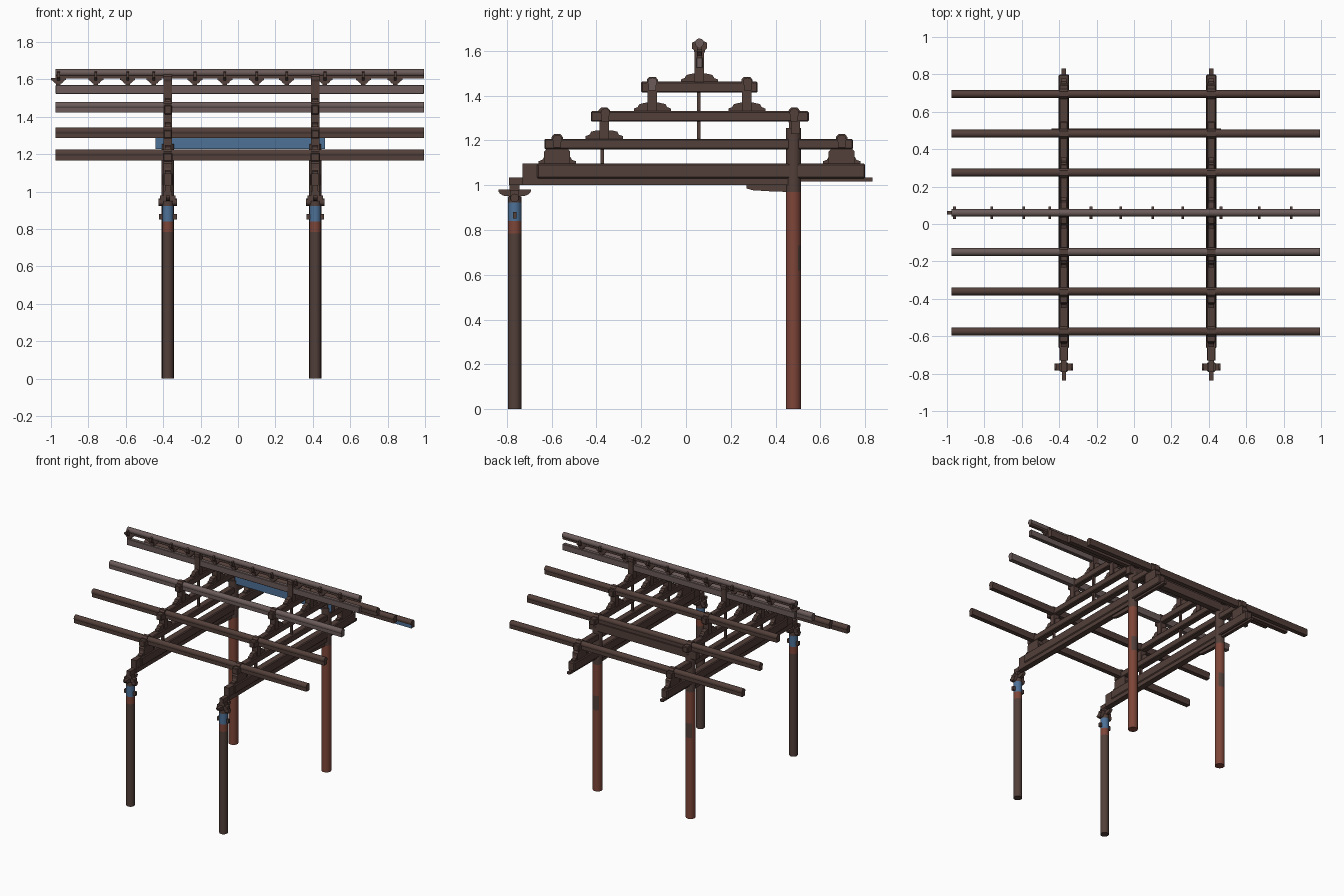
import bpy, bmesh, math
from mathutils import Vector

if "Cube" in bpy.data.objects:
    bpy.data.objects.remove(bpy.data.objects["Cube"])


def material(name, rgb):
    m = bpy.data.materials.new(name)
    m.diffuse_color = (*rgb, 1)
    m.use_nodes = True
    m.node_tree.nodes["Principled BSDF"].inputs["Base Color"].default_value = m.diffuse_color
    return m


BROWN = material("dark brown wood", (0.085, 0.050, 0.041))
GREY = material("weathered grey wood", (0.145, 0.105, 0.100))
RED = material("faded red paint", (0.205, 0.060, 0.040))
BLUE = material("faded blue paint", (0.075, 0.165, 0.310))


def prism(name, pts, axis, a, b, mat, offset=(0, 0, 0), smooth=False, bevel=0, rule=None):
    """Extrude a 2D outline along an axis (x: pts are y,z; y: pts are x,z; z: pts are x,y)."""
    place = {"x": lambda p, t: (t, p[0], p[1]),
             "y": lambda p, t: (p[0], t, p[1]),
             "z": lambda p, t: (p[0], p[1], t)}[axis]
    bm = bmesh.new()
    lo, hi = ([bm.verts.new(Vector(place(p, t)) + Vector(offset)) for p in pts] for t in (a, b))
    n = len(pts)
    bm.faces.new(lo)
    bm.faces.new(hi)
    for i in range(n):
        bm.faces.new((lo[i], lo[(i + 1) % n], hi[(i + 1) % n], hi[i]))
    bmesh.ops.recalc_face_normals(bm, faces=bm.faces)
    if bevel:
        bmesh.ops.bevel(bm, geom=bm.edges[:], offset=bevel, segments=1, affect="EDGES")
    me = bpy.data.meshes.new(name)
    me.materials.append(mat)
    if rule:  # second colour on the faces that pass the test
        me.materials.append(rule[0])
        for f in bm.faces:
            f.normal_update()
            f.material_index = int(rule[1](f))
    if smooth:
        for f in bm.faces:
            f.smooth = True
    bm.to_mesh(me)
    bm.free()
    if smooth:
        me.set_sharp_from_angle(angle=math.radians(40))
    ob = bpy.data.objects.new(name, me)
    bpy.context.collection.objects.link(ob)
    return ob


def rect(x0, x1, y0, y1):
    return [(x0, y0), (x1, y0), (x1, y1), (x0, y1)]


def circle(r, n=16, c=(0, 0)):
    return [(c[0] + r * math.cos(2 * math.pi * i / n), c[1] + r * math.sin(2 * math.pi * i / n))
            for i in range(n)]


def box(name, x, y, z, mat=BROWN, bevel=0, rule=None):
    return prism(name, rect(*x, *y), "z", *z, mat, bevel=bevel, rule=rule)


def mirrored(half):
    """Close a right-hand half outline by mirroring it."""
    return half + [(-u, v) for u, v in reversed(half)]


facing_front = (BLUE, lambda f: f.normal.y < -0.9)

FRAMES = (-0.375, 0.413)
X0, X1 = -0.975, 0.995

# Round purlins with a narrow tie plank below each: y, top z, colour
for y, top, mat in [(-0.575, 1.225, BROWN), (-0.36, 1.343, BROWN), (-0.15, 1.48, GREY),
                    (0.275, 1.48, BROWN), (0.483, 1.343, BROWN), (0.695, 1.225, BROWN)]:
    prism("purlin", circle(0.021, 12), "x", X0, X1, mat, (0, y, top - 0.021), smooth=True)
    box("purlin_tie", (X0, X1), (y - 0.017, y + 0.017), (top - 0.058, top - 0.022), mat,
        rule=facing_front if y > 0.6 else None)

# Ridge: lower tie, upper round beam and the row of small brackets between them
RY = 0.06
box("ridge_tie", (X0, X1), (RY - 0.015, RY + 0.015), (1.522, 1.57), GREY, bevel=0.003)
prism("ridge_purlin", circle(0.02, 12), "x", X0, X1, GREY, (0, RY, 1.635), smooth=True)
box("ridge_plank", (X0, X1), (RY - 0.012, RY + 0.012), (1.605, 1.62), BROWN)
wing = mirrored([(0.018, 1.578), (0.03, 1.592), (0.04, 1.597), (0.04, 1.608)])
cross = mirrored([(0.015, 1.595), (0.034, 1.61), (0.034, 1.636), (0.02, 1.642)])
for x in (-0.96, -0.76, -0.59, -0.45, -0.23, -0.07, 0.10, 0.26, 0.465, 0.67, 0.84):
    prism("ridge_bracket", wing, "y", RY - 0.01, RY + 0.01, BROWN, (x, 0, 0))
    prism("ridge_cross_arm", cross, "x", x - 0.007, x + 0.007, BROWN, (0, RY, 0))
    box("ridge_block", (x - 0.012, x + 0.012), (RY - 0.012, RY + 0.012), (1.568, 1.608))


def strut(x, y, z0, z1, shoulder):
    """Short post on a flared carved foot, cupping the purlin."""
    h = 0.032
    foot = mirrored([(0.083, z0), (0.083, z0 + 0.012), (0.066, z0 + 0.018), (0.058, z0 + h),
                     (0.03, z0 + h + 0.006)])
    prism("strut_foot", foot, "x", x - 0.015, x + 0.015, BROWN, (0, y, 0))
    if shoulder:
        body = mirrored([(0.058, z0), (0.058, z0 + 0.055), (0.045, z0 + 0.068), (0.026, z0 + 0.078),
                         (0.026, z1 - 0.014), (0.014, z1)])
    else:
        body = mirrored([(0.021, z0), (0.021, z1 - 0.04), (0.025, z1 - 0.03), (0.025, z1 - 0.012),
                         (0.014, z1)])
    prism("strut", body, "x", x - 0.022, x + 0.022, BROWN, (0, y, 0))


boat = mirrored([(0.022, 0.95), (0.05, 0.953), (0.066, 0.962), (0.072, 0.972), (0.072, 0.98)])
carved = [(0.27, 1.002), (0.27, 0.985), (0.30, 0.977), (0.35, 0.974), (0.40, 0.971), (0.46, 0.97),
          (0.46, 1.002)]

for x in FRAMES:
    # Front column in painted bands
    FY = -0.765
    for name, z0, z1, mat in [("front_column", 0, 0.785, BROWN),
                              ("front_column_red_band", 0.785, 0.84, RED),
                              ("front_column_blue_band", 0.84, 0.922, BLUE),
                              ("front_column_top", 0.922, 0.95, BROWN)]:
        prism(name, circle(0.03, 20), "z", z0, z1, mat, (x, FY, 0), smooth=True)
    box("front_column_tenon", (x - 0.048, x + 0.048), (FY - 0.008, FY + 0.008), (0.85, 0.88))
    # Bracket set on the front column
    prism("bracket_round_arm", circle(0.019, 12), "x", x - 0.049, x + 0.049, BROWN,
          (0, FY, 0.943), smooth=True)
    box("bracket_cross_arm", (x - 0.042, x + 0.042), (FY - 0.018, FY + 0.018), (0.945, 0.978))
    prism("bracket_boat_arm", boat, "x", x - 0.011, x + 0.011, BROWN, (0, FY, 0))
    box("bracket_block", (x - 0.022, x + 0.022), (FY - 0.022, FY + 0.022), (0.975, 1.002))

    # Back column: red with a worn dark patch, bare at the top
    prism("back_column", circle(0.034, 20), "z", 0, 0.62, RED, (x, 0.48, 0), smooth=True)
    prism("back_column_worn", circle(0.034, 20), "z", 0.62, 0.73, RED, (x, 0.48, 0), smooth=True,
          rule=(BROWN, lambda f: f.normal.y > 0.5))
    prism("back_column_upper", circle(0.034, 20), "z", 0.73, 0.97, RED, (x, 0.48, 0), smooth=True)
    prism("back_column_top", circle(0.034, 20), "z", 0.97, 1.255, BROWN, (x, 0.48, 0), smooth=True)
    box("back_column_block", (x - 0.022, x + 0.022), (0.46, 0.505), (1.25, 1.32))

    # Stacked cross beams, shortening towards the ridge
    box("main_beam", (x - 0.028, x + 0.028), (-0.665, 0.80), (1.03, 1.097), bevel=0.006)
    box("main_beam_nose", (x - 0.02, x + 0.02), (-0.73, -0.66), (1.03, 1.097))
    box("main_beam_lower", (x - 0.022, x + 0.022), (-0.73, 0.50), (1.0, 1.034))
    box("main_beam_tip", (x - 0.015, x + 0.015), (-0.79, -0.73), (1.0, 1.035))
    box("rear_plank", (x - 0.012, x + 0.012), (0.48, 0.832), (1.016, 1.034))
    prism("carved_bracket", carved, "x", x - 0.012, x + 0.012, BROWN)
    box("second_beam", (x - 0.025, x + 0.025), (-0.632, 0.745), (1.16, 1.207), bevel=0.005)
    box("third_beam", (x - 0.023, x + 0.023), (-0.425, 0.548), (1.283, 1.33), bevel=0.005)
    box("top_beam", (x - 0.021, x + 0.021), (-0.2, 0.32), (1.413, 1.462), bevel=0.005)

    # Struts carrying the purlins
    for y, z0, z1, wide in [(-0.575, 1.095, 1.228, True), (0.695, 1.095, 1.228, True),
                            (-0.365, 1.207, 1.347, False), (-0.15, 1.33, 1.483, False),
                            (0.272, 1.33, 1.483, False), (RY, 1.46, 1.628, False)]:
        strut(x, y, z0, z1, wide)
    prism("rear_purlin_seat", mirrored([(0.025, 1.28), (0.025, 1.333), (0.014, 1.347)]), "x",
          x - 0.022, x + 0.022, BROWN, (0, 0.483, 0))

    # Thin props between beams
    box("middle_prop", (x - 0.008, x + 0.008), (0.05, 0.065), (1.2, 1.415))
    box("front_prop", (x - 0.008, x + 0.008), (-0.382, -0.367), (1.09, 1.165))

# Tie beam between the back columns, painted blue on its front
box("back_tie_beam", (-0.44, 0.465), (0.468, 0.51), (1.228, 1.288), BROWN, rule=facing_front)
